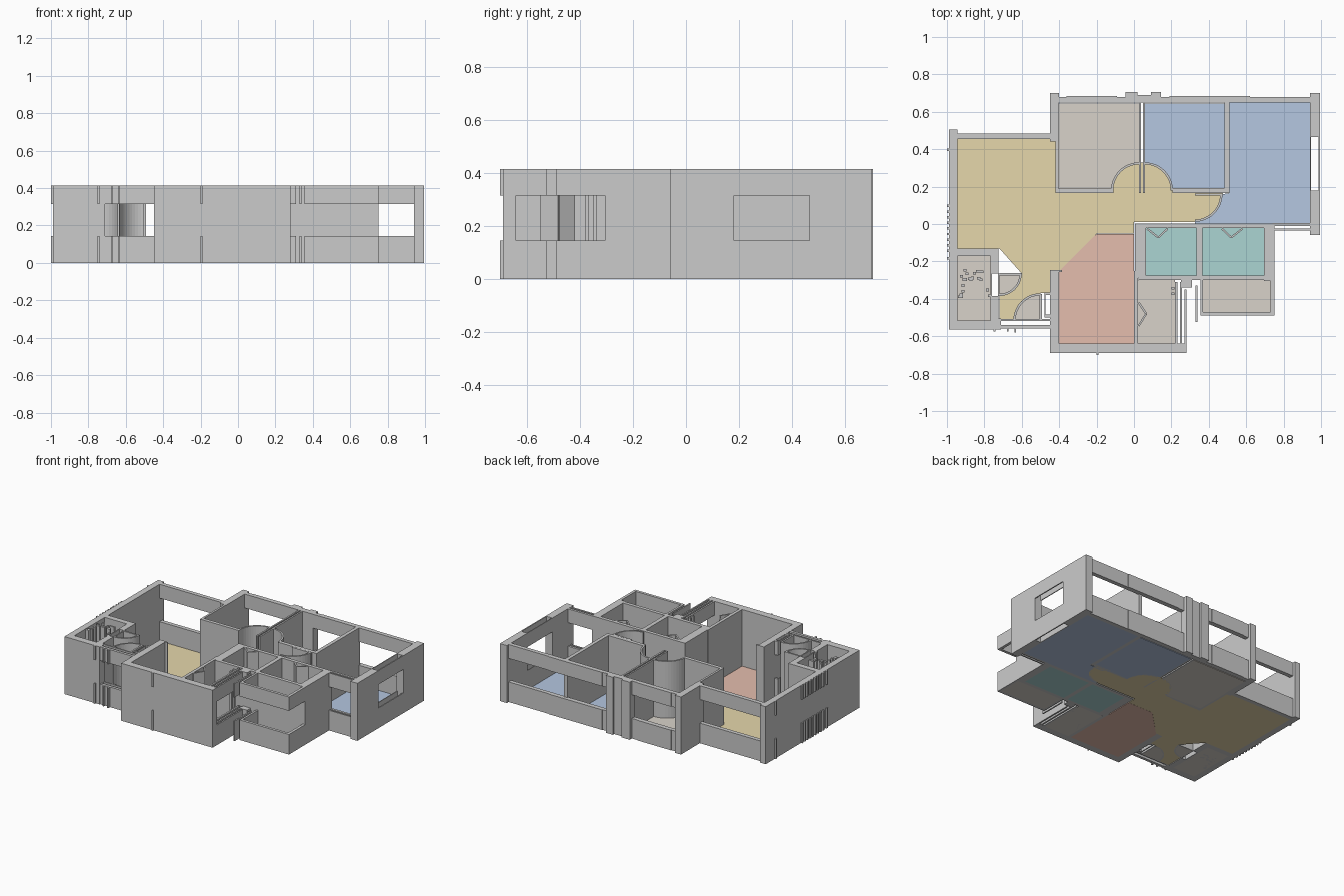
import bpy, bmesh, math, random

if "Cube" in bpy.data.objects:
    bpy.data.objects.remove(bpy.data.objects["Cube"])

H, SILL, HEAD, FLOOR = 0.415, 0.145, 0.315, 0.006
random.seed(4)


def prism(bm, pts, z0, z1):
    """Extrude a flat outline between two heights."""
    face = bm.faces.new([bm.verts.new((x, y, z0)) for x, y in pts])
    ext = bmesh.ops.extrude_face_region(bm, geom=[face])
    for v in ext["geom"]:
        if isinstance(v, bmesh.types.BMVert):
            v.co.z = z1


def build(name, prisms, color=None):
    bm = bmesh.new()
    for pts, z0, z1 in prisms:
        prism(bm, pts, z0, z1)
    bmesh.ops.recalc_face_normals(bm, faces=bm.faces)
    mesh = bpy.data.meshes.new(name)
    bm.to_mesh(mesh)
    bm.free()
    ob = bpy.data.objects.new(name, mesh)
    bpy.context.collection.objects.link(ob)
    if color:
        mat = bpy.data.materials.get(color) or bpy.data.materials.new(color)
        mat.diffuse_color = (*COLORS[color], 1)
        mat.use_nodes = True
        mat.node_tree.nodes["Principled BSDF"].inputs["Base Color"].default_value = mat.diffuse_color
        mesh.materials.append(mat)


def rect(x0, y0, x1, y1):
    return [(x0, y0), (x1, y0), (x1, y1), (x0, y1)]


def wall(name, *rects):
    build(name, [(rect(*r), 0, H) for r in rects])


def window(name, *rects):
    """Sill below and lintel above an opening."""
    build(name, [(rect(*r), a, b) for r in rects for a, b in ((0, SILL), (HEAD, H))])


def arc(cx, cy, r, a0, a1, n=12):
    return [(cx + r * math.cos(math.radians(a0 + (a1 - a0) * i / n)),
             cy + r * math.sin(math.radians(a0 + (a1 - a0) * i / n))) for i in range(n + 1)]


def arc_wall(name, cx, cy, r, a0, a1, t=0.012):
    build(name, [(arc(cx, cy, r, a0, a1) + arc(cx, cy, r - t, a1, a0), 0, H)])


def fold(name, a, tip, b, t=0.01):
    """Thin V-shaped folding door."""
    out = []
    for p, q in ((a, tip), (tip, b)):
        dx, dy = q[0] - p[0], q[1] - p[1]
        d = math.hypot(dx, dy)
        nx, ny = -dy / d * t / 2, dx / d * t / 2
        out.append(([(p[0] + nx, p[1] + ny), (q[0] + nx, q[1] + ny),
                     (q[0] - nx, q[1] - ny), (p[0] - nx, p[1] - ny)], 0, H))
    build(name, out)


COLORS = {"sand": (.79, .68, .41), "blue": (.46, .57, .75), "clay": (.78, .51, .42),
          "teal": (.41, .66, .65), "stone": (.69, .65, .59)}

# Outer walls
wall("west_wall", (-.99, -.56, -.945, .505))
wall("living_corner_post", (-.45, .44, -.402, .70))
wall("back_pier", (-.045, .65, .145, .69), (-.03, .69, .0, .705), (.0, .68, .1, .69), (-.045, .69, .02, .705),
     (.09, .69, .145, .705))
wall("east_wall", (.94, -.06, .995, .18), (.94, .465, .995, .70))
window("east_window", (.987, .18, .995, .465), (.94, .18, .946, .465))
wall("bath_front_wall", (-.99, -.565, -.72, -.515))
wall("kitchen_front_wall", (-.45, -.69, .28, -.64))
wall("kitchen_west_wall", (-.45, -.69, -.402, -.25))

# Outer window bands
window("living_window", (-.95, .455, -.45, .485))
window("back_windows", (-.41, .65, -.04, .68), (.14, .65, .94, .68))
window("back_window_frames", (-.36, .674, -.36 + .27, .684), (.19, .674, .62, .684))
window("bedroom_front_window", (.74, -.012, .945, .005), (.74, -.034, .945, -.024))
window("entrance_window", (-.72, -.518, -.45, -.508), (-.72, -.56, -.45, -.54))
wall("entrance_jamb", (-.725, -.565, -.71, -.505))
window("entrance_side_band", (-.478, -.38, -.45, -.365), (-.478, -.50, -.45, -.485),
       (-.478, -.50, -.472, -.37))
window("utility_window", (.22, -.645, .232, -.31), (.245, -.645, .256, -.31), (.27, -.645, .28, -.35))

# Balcony frame
window("balcony_frame", (.36, -.49, .75, -.47), (.73, -.49, .75, -.30), (.355, -.49, .37, -.30))
window("drain_pipe_band", (.33, -.525, .34, -.33), (.25, -.34, .31, -.30))

# Inner walls
wall("living_bedroom_wall", (-.42, .165, -.405, .45))
wall("hall_walls", (-.42, .165, -.11, .19), (.205, .165, .50, .192))
wall("bedroom_dividers", (.027, .165, .038, .65), (.048, .165, .06, .65), (.485, .165, .511, .66))
wall("bath_walls", (-.99, -.17, -.725, -.13), (-.768, -.265, -.725, -.13), (-.768, -.52, -.725, -.385))
window("bath_door_band", (-.768, -.385, -.76, -.265), (-.728, -.385, -.72, -.265))
wall("wet_room_walls", (.005, -.022, .75, .003), (.005, -.29, .065, 0), (.335, -.28, .365, -.02),
     (.025, -.30, .745, -.275), (.695, -.305, .75, -.01))
wall("kitchen_east_wall", (0, -.645, .022, -.25))
wall("kitchen_corner", (-.45, -.256, -.385, -.246))

# Door swings
arc_wall("door_bedroom_west", .027, .18, .15, 90, 180)
arc_wall("door_bedroom_middle", .058, .18, .15, 0, 90)
arc_wall("door_bedroom_east", .325, .16, .148, -90, 0)
arc_wall("door_bath", -.72, -.265, .12, -90, 0)
arc_wall("door_entrance", -.5, -.515, .145, 90, 180)
wall("door_leaves", (-.72, -.275, -.60, -.263), (-.505, -.515, -.493, -.375), (.325, .152, .475, .164))
fold("folding_door_a", (.07, -.025), (.13, -.072), (.18, -.025))
fold("folding_door_b", (.47, -.025), (.52, -.072), (.58, -.025))
fold("folding_door_c", (.025, -.42), (.065, -.48), (.025, -.545))

# Bath fittings and small outer fins
spots = [(random.uniform(-.94, -.81), random.uniform(-.31, -.25)) for _ in range(16)]
spots += [(random.uniform(-.945, -.92), random.uniform(-.43, -.32)) for _ in range(7)]
spots += [(-.78, -.39), (-.79, -.36), (.2, -.35), (.2, -.38)]
wall("bath_fittings", *[(x, y, x + .016, y + .014) for x, y in spots])
window("facade_fins", *[(-1, y, -.988, y + .013) for y in (.39, .09, .06, .03, 0, -.03, -.06, -.09, -.12, -.15, -.19)],
       (-.75, -.575, -.74, -.56), (-.68, -.575, -.67, -.55), (-.64, -.58, -.63, -.55),
       (-.20, -.70, -.19, -.685))


# Floors
def floor(name, pts, color):
    build(name, [(pts, 0, FLOOR)], color)


west_swing = arc(.027, .18, .15, 180, 90)
mid_swing = arc(.058, .18, .15, 90, 0)
east_swing = arc(.325, .16, .148, 0, -90)
bath_swing = arc(-.72, -.265, .12, 0, -90)
entry_swing = arc(-.5, -.515, .145, 90, 180)

floor("living_floor", [(-.945, .455), (-.415, .455), (-.415, .17), (-.123, .17)] + west_swing + mid_swing
      + [(.208, .17), (.473, .17)] + east_swing
      + [(0, .012), (0, -.052), (-.2, -.052), (-.398, -.25), (-.45, -.25), (-.45, -.37)]
      + entry_swing + [(-.72, -.515)] + bath_swing[::-1] + [(-.72, -.13), (-.945, -.13)], "sand")
floor("west_bedroom_floor", [(-.405, .645), (-.405, .185)] + west_swing + [(.027, .645)], "stone")
floor("middle_bedroom_floor", [(.06, .645)] + mid_swing + [(.485, .185), (.485, .645)], "blue")
floor("east_bedroom_floor", [(.51, .65), (.94, .65), (.94, .003), (.325, .003)]
      + east_swing[::-1] + [(.51, .165)], "blue")
floor("kitchen_floor", [(-.402, -.254), (-.2, -.053), (0, -.053), (0, -.64), (-.402, -.64)], "clay")
floor("wet_room_a_floor", rect(.065, -.276, .335, -.022), "teal")
floor("wet_room_b_floor", rect(.365, -.276, .695, -.022), "teal")
floor("bath_floor", rect(-.945, -.515, -.768, -.17), "stone")
floor("bath_door_floor", bath_swing + [(-.72, -.265)], "stone")
floor("entrance_floor", entry_swing + [(-.5, -.515)], "stone")
floor("utility_floor", rect(.022, -.64, .22, -.30), "stone")
floor("balcony_floor", rect(.37, -.47, .735, -.30), "stone")
